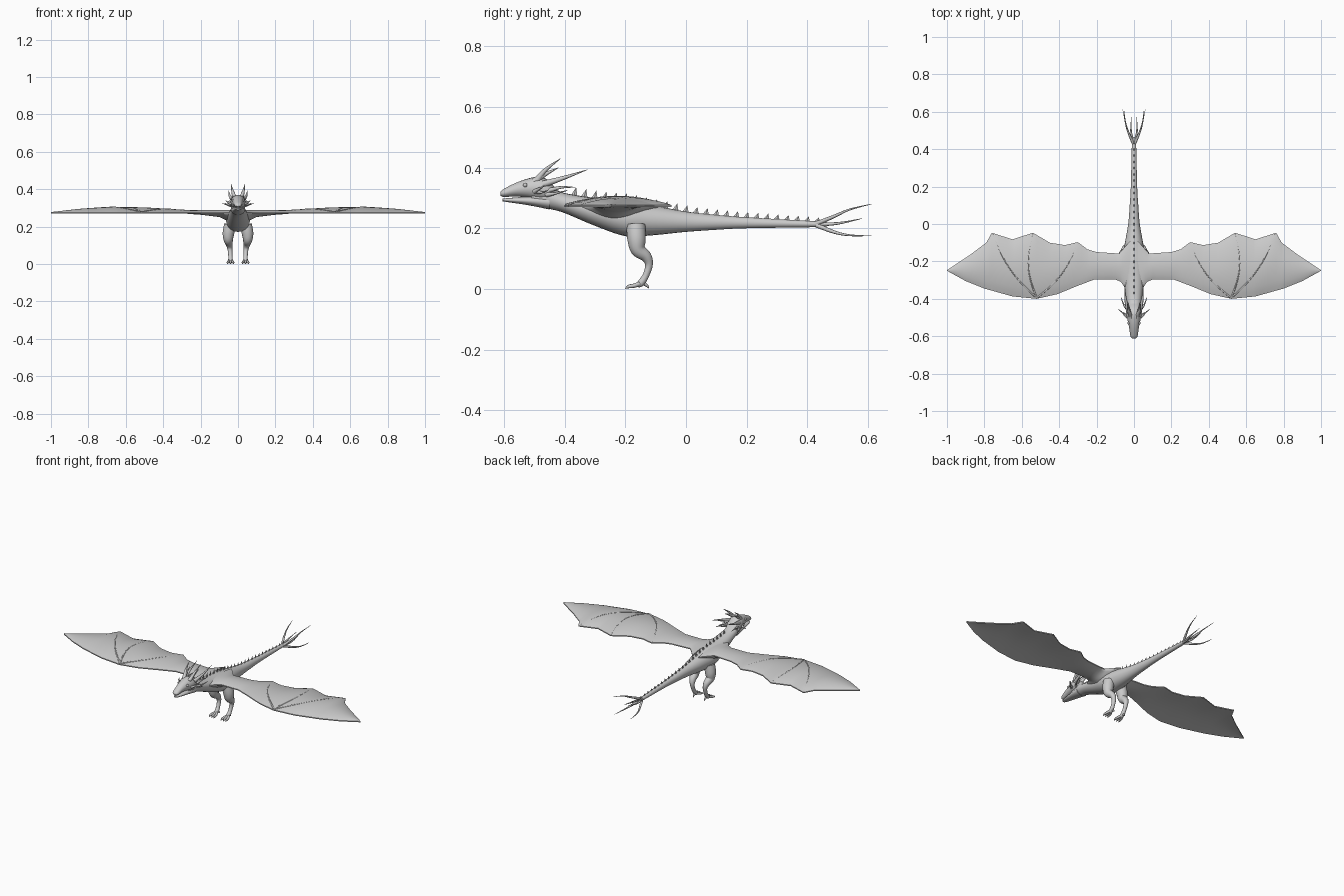
import bpy, bmesh, math
from mathutils import Vector

old = bpy.data.objects.get("Cube")
if old:
    bpy.data.objects.remove(old, do_unlink=True)

grey = bpy.data.materials.new("plain grey")
grey.use_nodes = True
grey.diffuse_color = (0.6, 0.6, 0.6, 1)
for node in grey.node_tree.nodes:
    if node.type == "BSDF_PRINCIPLED":
        node.inputs["Base Color"].default_value = grey.diffuse_color


def finish(name, bm, mirror=False, angle=50):
    """Turn a bmesh into a smooth shaded object, optionally mirrored in x."""
    bmesh.ops.recalc_face_normals(bm, faces=bm.faces)
    mesh = bpy.data.meshes.new(name)
    for face in bm.faces:
        face.smooth = True
    bm.to_mesh(mesh)
    bm.free()
    mesh.set_sharp_from_angle(angle=math.radians(angle))
    mesh.materials.append(grey)
    obj = bpy.data.objects.new(name, mesh)
    bpy.context.collection.objects.link(obj)
    if mirror:
        mod = obj.modifiers.new("Mirror", "MIRROR")
        mod.use_mirror_merge = False
    return obj


def skin(bm, rings):
    """Bridge a list of closed rings and cap both ends."""
    loops = [[bm.verts.new(p) for p in ring] for ring in rings]
    count = len(loops[0])
    for a, b in zip(loops, loops[1:]):
        for i in range(count):
            j = (i + 1) % count
            bm.faces.new((a[i], a[j], b[j], b[i]))
    bm.faces.new(loops[0][::-1])
    bm.faces.new(loops[-1])


def smooth_path(points, steps=5):
    """Catmull-Rom interpolation of tuples of any length."""
    pts = [points[0], *points, points[-1]]
    out = []
    for p, q, r, s in zip(pts, pts[1:], pts[2:], pts[3:]):
        for k in range(steps):
            t = k / steps
            out.append(tuple(
                b + t * (c - a) / 2 + t * t * (2 * a - 5 * b + 4 * c - d) / 2
                + t ** 3 * (3 * b - a - 3 * c + d) / 2
                for a, b, c, d in zip(p, q, r, s)))
    return out + [tuple(points[-1])]


def interp(table, x):
    for (xa, a), (xb, b) in zip(table, table[1:]):
        if x <= xb:
            return a + (b - a) * max(0, x - xa) / (xb - xa)
    return table[-1][1]


def hull(name, stations, sides=20):
    """Loft ellipses along y from (y, bottom, top, half width)."""
    bm = bmesh.new()
    rings = []
    for y, low, high, half in smooth_path(stations):
        ring = []
        for i in range(sides):
            a = math.tau * i / sides
            ring.append((half * math.cos(a), y,
                         (low + high) / 2 + (high - low) / 2 * math.sin(a)))
        rings.append(ring)
    skin(bm, rings)
    return finish(name, bm)


def tube(bm, points, sides=8, steps=5):
    """Tapered round tube from (x, y, z, radius)."""
    path = smooth_path(points, steps)
    rings = []
    for i, (x, y, z, radius) in enumerate(path):
        ahead = Vector(path[min(i + 1, len(path) - 1)][:3])
        tangent = (ahead - Vector(path[max(i - 1, 0)][:3])).normalized()
        side = Vector((1, 0, 0)) if abs(tangent.x) < 0.8 else Vector((0, 1, 0))
        u = (side - tangent * side.dot(tangent)).normalized()
        v = tangent.cross(u)
        turns = [math.tau * k / sides for k in range(sides)]
        rings.append([Vector((x, y, z)) + radius * (u * math.cos(a) + v * math.sin(a))
                      for a in turns])
    skin(bm, rings)


def spikes(name, paths, radius):
    """Mirrored set of thorns, thick at the first point and sharp at the last."""
    bm = bmesh.new()
    for path in paths:
        last = len(path) - 1
        tube(bm, [(*p, radius * (1 - i / last) + 0.0008) for i, p in enumerate(path)])
    return finish(name, bm, mirror=True)


# Neck, chest and tail in one loft
body = [(-0.51, 0.28, 0.33, 0.024), (-0.45, 0.264, 0.335, 0.036),
        (-0.4, 0.25, 0.316, 0.041), (-0.3, 0.208, 0.3, 0.055),
        (-0.2, 0.174, 0.292, 0.064), (-0.12, 0.176, 0.278, 0.052),
        (0, 0.188, 0.255, 0.031), (0.1, 0.195, 0.244, 0.023),
        (0.2, 0.2, 0.236, 0.017), (0.44, 0.204, 0.222, 0.011),
        (0.46, 0.208, 0.218, 0.006)]
hull("body_and_tail", body)

# Head: skull above, jaw below with an open mouth line between
hull("skull", [(-0.612, 0.308, 0.32, 0.01), (-0.6, 0.303, 0.33, 0.019),
               (-0.56, 0.305, 0.35, 0.025), (-0.52, 0.3, 0.364, 0.033),
               (-0.48, 0.29, 0.37, 0.041), (-0.45, 0.29, 0.354, 0.038),
               (-0.42, 0.29, 0.32, 0.025)])
hull("jaw", [(-0.605, 0.289, 0.298, 0.01), (-0.58, 0.285, 0.3, 0.018),
             (-0.52, 0.276, 0.305, 0.028), (-0.45, 0.262, 0.31, 0.036)])
bm = bmesh.new()
bmesh.ops.create_uvsphere(bm, u_segments=12, v_segments=8, radius=0.007)
bmesh.ops.translate(bm, verts=bm.verts, vec=(0.029, -0.53, 0.342))
finish("eyes", bm, mirror=True)

# Horns and cheek frill
spikes("horns", [
    [(0.02, -0.49, 0.36), (0.03, -0.46, 0.395), (0.038, -0.413, 0.43)],
    [(0.03, -0.47, 0.345), (0.045, -0.4, 0.367), (0.05, -0.325, 0.393)],
    [(0.018, -0.5, 0.355), (0.025, -0.46, 0.38), (0.03, -0.42, 0.4)]], 0.011)
spikes("cheek_thorns", [
    [(0.032, -0.49, 0.32), (0.06, -0.475, 0.318), (0.085, -0.455, 0.325)],
    [(0.034, -0.46, 0.31), (0.055, -0.43, 0.315), (0.07, -0.39, 0.325)],
    [(0.032, -0.45, 0.325), (0.045, -0.41, 0.335), (0.05, -0.365, 0.335)],
    [(0.034, -0.5, 0.32), (0.052, -0.485, 0.33), (0.068, -0.465, 0.34)]], 0.007)

# Fan of long thorns at the tail end
spikes("tail_thorns", [
    [(0.004, 0.43, 0.215), (0.03, 0.49, 0.24), (0.045, 0.54, 0.262), (0.06, 0.612, 0.28)],
    [(0.004, 0.43, 0.213), (0.016, 0.5, 0.216), (0.013, 0.58, 0.232)],
    [(0.004, 0.43, 0.21), (0.03, 0.49, 0.187), (0.045, 0.54, 0.177), (0.054, 0.612, 0.175)]],
    0.007)

# Row of blades along the back
ridge = [(s[0], s[2]) for s in smooth_path(body)]
bm = bmesh.new()
count = 25
for i in range(count):
    y = -0.37 + 0.8 * i / (count - 1)
    height = 0.03 - 0.012 * i / count
    made = bmesh.ops.create_cone(bm, cap_ends=True, segments=4, radius1=1, radius2=0, depth=1)
    for v in made["verts"]:
        up = v.co.z + 0.5
        v.co = Vector((v.co.x * 0.004, y + v.co.y * 0.012 + up * 0.008,
                       interp(ridge, y) - 0.005 + up * height))
finish("back_blades", bm, angle=20)

# Wings: chord sections between a leading and a scalloped trailing edge
lead = [(0.02, -0.39), (0.05, -0.34), (0.07, -0.31), (0.1, -0.296), (0.21, -0.296),
        (0.3, -0.33), (0.41, -0.375), (0.52, -0.4), (0.65, -0.387),
        (0.8, -0.345), (0.9, -0.305), (1, -0.25)]
trail = [(0.02, -0.09), (0.06, -0.135), (0.08, -0.158), (0.2, -0.15), (0.25, -0.135),
         (0.3, -0.097), (0.37, -0.113), (0.45, -0.1), (0.54, -0.047), (0.65, -0.082),
         (0.76, -0.047), (0.79, -0.1), (0.87, -0.16), (0.93, -0.2), (1, -0.247)]
crown = [(0, 0.014), (0.25, 0.012), (0.5, 0.027), (0.7, 0.03), (0.85, 0.019), (1, 0.002)]
droop = [(0.02, 0.05), (0.06, 0.038), (0.1, 0.02), (0.2, 0.009), (0.35, 0), (1, 0)]


def wing_top(x, t):
    return 0.276 + interp(crown, x) * math.sin(math.pi * t) ** 0.8


def wing_low(x, t):
    arch = interp(crown, x) * 0.5 * min(1, x * 2) - interp(droop, x)
    return 0.27 + arch * math.sin(math.pi * t)


spans = sorted({k[0] for k in lead + trail} | {round(0.04 * i, 2) for i in range(1, 25)})
steps = [i / 12 for i in range(13)]
rings = []
for x in spans:
    front, back = interp(lead, x), interp(trail, x)
    chord = [(min(max(t, 0.0), 1.0), front + (back - front) * t) for t in steps]
    rings.append([(x, y, wing_top(x, t)) for t, y in chord]
                 + [(x, y, wing_low(x, t)) for t, y in reversed(chord)])
bm = bmesh.new()
skin(bm, rings)
finish("wings", bm, mirror=True)

# Finger bones fanning from the wrist, laid on the wing surface
bm = bmesh.new()
wrist = Vector((0.52, -0.395))
for tip, bend in (((0.755, -0.055), 0.03), ((0.54, -0.055), 0.035), ((0.3, -0.102), -0.03)):
    tip = Vector(tip)
    across = Vector((tip.y - wrist.y, wrist.x - tip.x)).normalized()
    bone = []
    for k in range(11):
        s = k / 10
        p = wrist.lerp(tip, s) + across * bend * math.sin(math.pi * s)
        front, back = interp(lead, p.x), interp(trail, p.x)
        t = min(max((p.y - front) / (back - front), 0), 1)
        bone.append((p.x, p.y, wing_top(p.x, t) - 0.002, 0.005 - 0.003 * s))
    tube(bm, bone, steps=2)
finish("wing_fingers", bm, mirror=True)

# Legs: heavy thigh, backward hock, thin shank
bm = bmesh.new()
tube(bm, [(0.042, -0.165, 0.21, 0.032), (0.051, -0.163, 0.165, 0.031),
          (0.052, -0.158, 0.13, 0.025), (0.047, -0.132, 0.107, 0.019),
          (0.043, -0.122, 0.08, 0.013), (0.041, -0.132, 0.045, 0.011),
          (0.04, -0.148, 0.02, 0.012), (0.04, -0.16, 0.012, 0.008)], sides=14)
finish("legs", bm, mirror=True)

# Toes with pointed ends
bm = bmesh.new()
for shift in (-0.015, 0, 0.015):
    tube(bm, [(0.04, -0.145, 0.02, 0.008), (0.04 + shift * 0.8, -0.17, 0.011, 0.007),
              (0.04 + shift, -0.188, 0.008, 0.006), (0.04 + shift * 1.1, -0.2, 0.001, 0.001)])
tube(bm, [(0.04, -0.145, 0.022, 0.007), (0.038, -0.13, 0.012, 0.005),
          (0.038, -0.122, 0.002, 0.001)])
finish("toes", bm, mirror=True)
